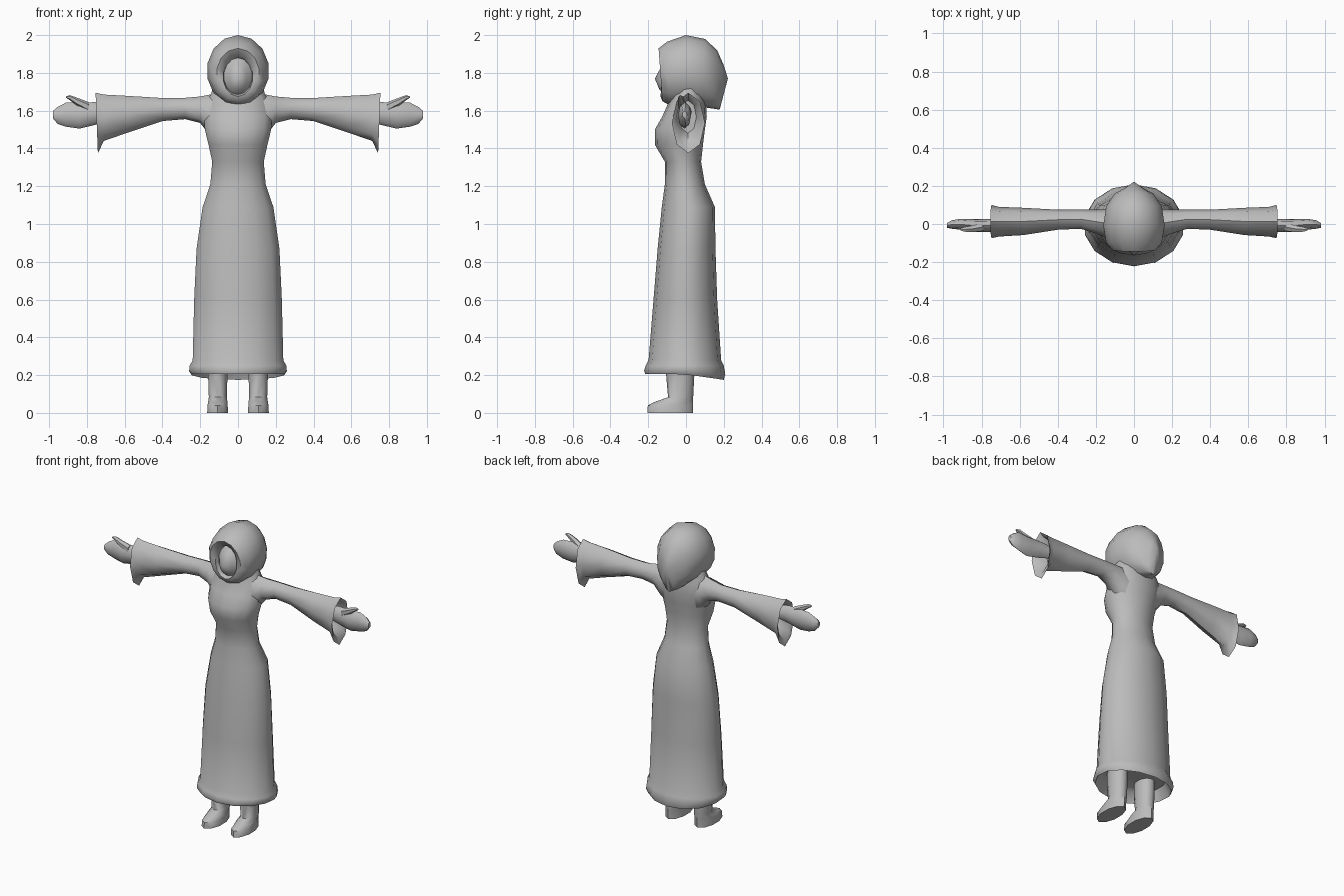
import bpy, bmesh, math
from mathutils import Vector

grey = bpy.data.materials.new("plain grey")
grey.diffuse_color = (0.5, 0.5, 0.5, 1)


def loft(name, rings, mirror=False, angle=50):
    """Skin a list of rings; a one-point ring makes a tip, open ends are capped."""
    bm = bmesh.new()
    vr = [[bm.verts.new(p) for p in r] for r in rings]
    for a, b in zip(vr, vr[1:]):
        n = max(len(a), len(b))
        for i in range(n):
            j = (i + 1) % n
            if len(a) == 1:
                bm.faces.new((a[0], b[j], b[i]))
            elif len(b) == 1:
                bm.faces.new((a[i], a[j], b[0]))
            else:
                bm.faces.new((a[i], a[j], b[j], b[i]))
    for r in (vr[0], vr[-1]):
        if len(r) > 2:
            bm.faces.new(r)
    if mirror:
        geo = bmesh.ops.duplicate(bm, geom=bm.verts[:] + bm.edges[:] + bm.faces[:])["geom"]
        for v in geo:
            if isinstance(v, bmesh.types.BMVert):
                v.co.x *= -1
    bmesh.ops.recalc_face_normals(bm, faces=bm.faces[:])
    me = bpy.data.meshes.new(name)
    bm.to_mesh(me)
    bm.free()
    me.materials.append(grey)
    ob = bpy.data.objects.new(name, me)
    bpy.context.collection.objects.link(ob)
    bpy.ops.object.select_all(action='DESELECT')
    ob.select_set(True)
    bpy.context.view_layer.objects.active = ob
    bpy.ops.object.shade_smooth_by_angle(angle=math.radians(angle))
    return ob


def angles(n, off=0.0):
    return [2 * math.pi * (i + off) / n for i in range(n)]


def level(z, rx, y0, y1, x=0, n=14, dip=0.0):
    """Horizontal oval between front y0 and back y1, lowered by dip at the back."""
    c, r = (y0 + y1) / 2, (y1 - y0) / 2
    return [Vector((x + rx * math.sin(a), c - r * math.cos(a),
                    z - dip * max(0, -math.cos(a)))) for a in angles(n)]


def upright(x, z0, z1, y0, y1, n=8, lean=0.0):
    """Oval across the arm at x."""
    cy, ry, cz, rz = (y0 + y1) / 2, (y1 - y0) / 2, (z0 + z1) / 2, (z1 - z0) / 2
    return [Vector((x + lean * math.cos(a), cy + ry * math.sin(a),
                    cz + rz * math.cos(a))) for a in angles(n)]


def facing(hw, zt, zb, yt, yb, n=14):
    """Oval facing the front, tilted from yt at its top to yb at its bottom."""
    out = []
    for a in angles(n):
        t = (1 + math.cos(a)) / 2
        out.append(Vector((hw * math.sin(a), yb + (yt - yb) * t, zb + (zt - zb) * t)))
    return out


# robe: turned-in hem, skirt, waist, chest and shoulders
loft("robe", [
    level(0.27, 0.215, -0.17, 0.16),
    level(0.205, 0.25, -0.215, 0.20, dip=0.03),
    level(0.225, 0.265, -0.222, 0.208, dip=0.02),
    level(0.25, 0.262, -0.213, 0.20),
    level(0.28, 0.246, -0.198, 0.186),
    level(0.60, 0.238, -0.172, 0.165),
    level(0.87, 0.225, -0.15, 0.156),
    level(1.09, 0.192, -0.128, 0.153),
    level(1.21, 0.150, -0.112, 0.10),
    level(1.33, 0.140, -0.112, 0.08),
    level(1.42, 0.160, -0.165, 0.09),
    level(1.50, 0.180, -0.165, 0.10),
    level(1.57, 0.185, -0.125, 0.11),
    level(1.65, 0.170, -0.09, 0.105),
    level(1.69, 0.145, -0.085, 0.10),
    level(1.76, 0.130, -0.07, 0.09)], angle=60)

# hood with face: nose, face, recess, rim, crown and pointed back
loft("hood_and_face", [
    [Vector((0, -0.165, 1.77))],
    facing(0.045, 1.845, 1.71, -0.125, -0.14),
    facing(0.075, 1.88, 1.685, -0.09, -0.105),
    facing(0.080, 1.89, 1.675, -0.118, -0.135),
    facing(0.115, 1.93, 1.65, -0.145, -0.125),
    facing(0.150, 1.965, 1.63, -0.10, -0.09),
    facing(0.165, 2.00, 1.62, 0.0, -0.02),
    facing(0.150, 1.98, 1.62, 0.10, 0.08),
    facing(0.105, 1.92, 1.61, 0.165, 0.15),
    facing(0.045, 1.84, 1.605, 0.20, 0.178),
    [Vector((0, 0.222, 1.77))]], angle=55)

# sleeves flaring to hollow, drooping cuffs
loft("sleeves", [
    upright(0.08, 1.42, 1.69, -0.08, 0.085),
    upright(0.15, 1.47, 1.685, -0.07, 0.08),
    upright(0.20, 1.535, 1.675, -0.05, 0.075),
    upright(0.28, 1.555, 1.668, -0.025, 0.075),
    upright(0.40, 1.545, 1.667, -0.03, 0.075),
    upright(0.58, 1.485, 1.678, -0.058, 0.085),
    upright(0.71, 1.44, 1.685, -0.066, 0.09),
    upright(0.748, 1.375, 1.695, -0.075, 0.10, lean=0.006),
    upright(0.735, 1.42, 1.675, -0.055, 0.08),
    upright(0.66, 1.48, 1.655, -0.035, 0.055)], mirror=True)

# hands
loft("hands", [
    upright(0.66, 1.55, 1.63, -0.03, 0.03),
    upright(0.755, 1.525, 1.645, -0.042, 0.025),
    upright(0.84, 1.505, 1.643, -0.042, 0.025),
    upright(0.91, 1.515, 1.643, -0.03, 0.027),
    upright(0.955, 1.53, 1.62, -0.025, 0.02),
    upright(0.98, 1.56, 1.598, -0.02, 0.005)], mirror=True)

# thumbs
loft("thumbs", [
    upright(0.79, 1.59, 1.645, -0.04, 0.01, 6),
    upright(0.85, 1.625, 1.668, -0.046, -0.006, 6),
    upright(0.89, 1.655, 1.682, -0.042, -0.014, 6),
    upright(0.91, 1.668, 1.676, -0.035, -0.022, 6)], mirror=True)

# legs running down into shoes
loft("legs_and_feet", [
    level(0.0, 0.058, -0.205, 0.036, 0.108, 10),
    level(0.04, 0.056, -0.202, 0.038, 0.108, 10),
    level(0.058, 0.054, -0.165, 0.038, 0.107, 10),
    level(0.083, 0.050, -0.095, 0.038, 0.107, 10),
    level(0.20, 0.054, -0.105, 0.044, 0.107, 10),
    level(0.30, 0.055, -0.105, 0.045, 0.107, 10)], mirror=True)
